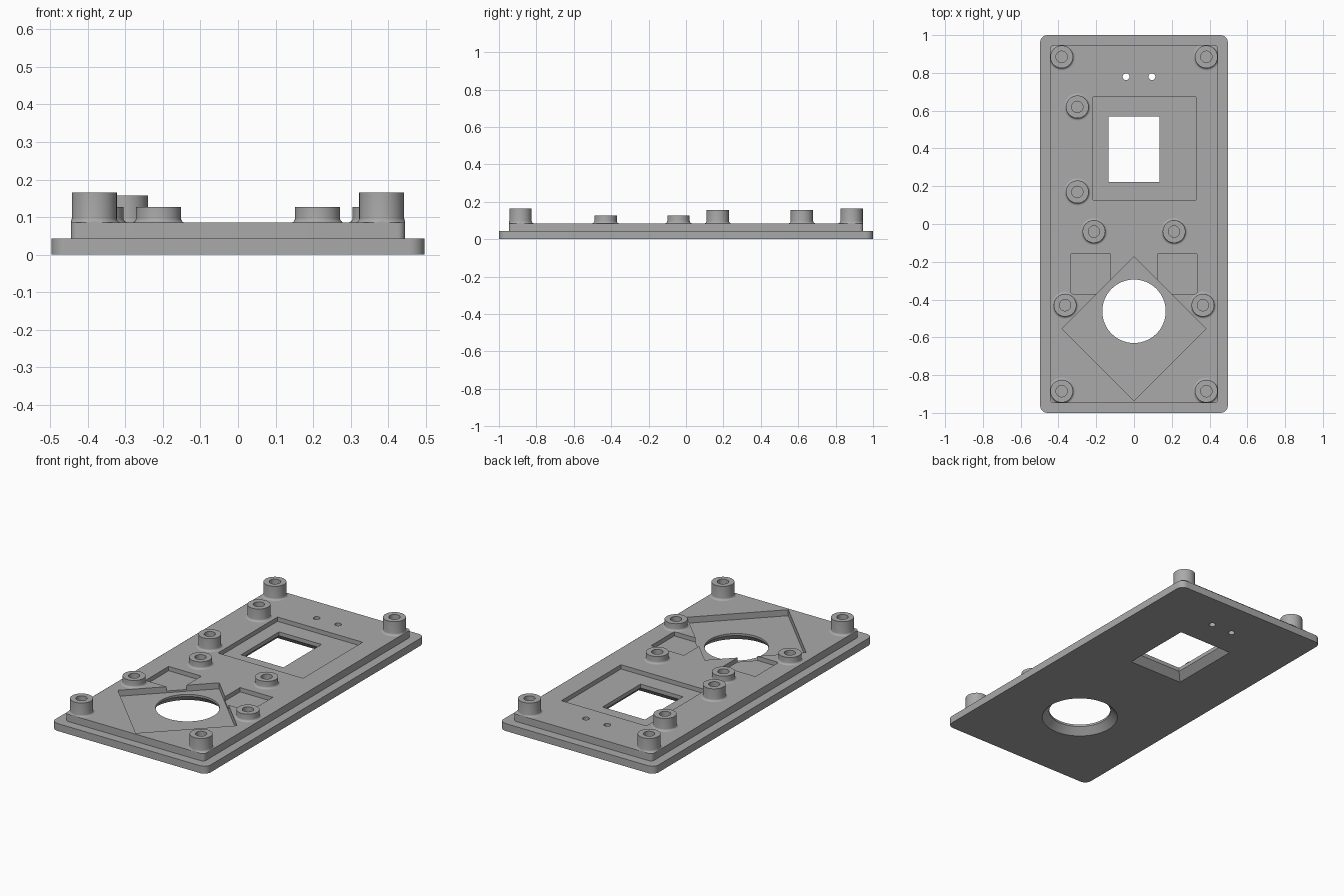
import bpy, bmesh, math
from mathutils import Matrix, Vector

cube = bpy.data.objects.get("Cube")
if cube:
    bpy.data.objects.remove(cube, do_unlink=True)

grey = bpy.data.materials.new("plain grey")
grey.use_nodes = True
grey.diffuse_color = (0.4, 0.4, 0.4, 1)
grey.node_tree.nodes["Principled BSDF"].inputs["Base Color"].default_value = (0.4, 0.4, 0.4, 1)


def make_object(name, bm):
    bmesh.ops.recalc_face_normals(bm, faces=bm.faces)
    mesh = bpy.data.meshes.new(name)
    bm.to_mesh(mesh)
    bm.free()
    mesh.materials.append(grey)
    obj = bpy.data.objects.new(name, mesh)
    bpy.context.collection.objects.link(obj)
    return obj


def block(name, centre, size, z0, z1, radius=0, turn=0):
    """Upright block, optionally turned or with rounded vertical corners."""
    bm = bmesh.new()
    bmesh.ops.create_cube(bm, size=1)
    bmesh.ops.scale(bm, vec=(size[0], size[1], z1 - z0), verts=bm.verts)
    if radius:
        uprights = [e for e in bm.edges
                    if abs(e.verts[0].co.z - e.verts[1].co.z) > (z1 - z0) / 2]
        bmesh.ops.bevel(bm, geom=uprights, offset=radius, segments=8,
                        profile=0.5, affect='EDGES')
    bmesh.ops.rotate(bm, verts=bm.verts, matrix=Matrix.Rotation(turn, 3, 'Z'))
    bmesh.ops.translate(bm, verts=bm.verts, vec=(*centre, (z0 + z1) / 2))
    return make_object(name, bm)


def loft(name, centre, rings, sides, start=0, stretch=(1, 1), closed=False):
    """Stack of (radius, z) rings; closed joins the last ring to the first."""
    bm = bmesh.new()
    loops = []
    for r, z in rings:
        loops.append([bm.verts.new((
            centre[0] + stretch[0] * r * math.cos(start + math.tau * i / sides),
            centre[1] + stretch[1] * r * math.sin(start + math.tau * i / sides), z))
            for i in range(sides)])
    pairs = list(zip(loops, loops[1:]))
    if closed:
        pairs.append((loops[-1], loops[0]))
    for a, b in pairs:
        for i in range(sides):
            j = (i + 1) % sides
            bm.faces.new((a[i], a[j], b[j], b[i]))
    if not closed:
        bm.faces.new(loops[0])
        bm.faces.new(loops[-1])
    return make_object(name, bm)


def apply_boolean(target, tool, operation):
    mod = target.modifiers.new(tool.name, 'BOOLEAN')
    mod.object = tool
    mod.operation = operation
    mod.solver = 'EXACT'
    bpy.context.view_layer.objects.active = target
    bpy.ops.object.modifier_apply(modifier=mod.name)
    bpy.data.objects.remove(tool, do_unlink=True)


# Flange and raised step
STEP = (0.89, 1.894)
TOP = 0.085
panel = block("panel", (0, 0), (0.994, 2.0), 0, 0.043, 0.04)
apply_boolean(panel, block("raised_step", (0, 0), STEP, 0.02, TOP, 0.02), 'UNION')

# Recesses in the upper face
cutters = [
    block("screen_recess", (0.055, 0.4), (0.545, 0.545), 0.06, 0.2),
    block("diamond_recess", (0, -0.554), (0.54, 0.54), 0.05, 0.2, turn=math.pi / 4),
]
for side in (-1, 1):
    cutters.append(block("side_recess", (0.229 * side, -0.264), (0.21, 0.212), 0.06, 0.2))

# Openings that flare towards the underside
FLARE = 0.038
cutters.append(loft("round_opening", (0, -0.462),
                    [(0.168 + FLARE + 0.01, -0.01), (0.168, FLARE), (0.168, 0.2)], 64))
bm = bmesh.new()
rings = [[bm.verts.new((sx * (0.136 + grow), 0.396 + sy * (0.174 + grow), z))
          for sx, sy in ((-1, -1), (1, -1), (1, 1), (-1, 1))]
         for grow, z in ((FLARE + 0.01, -0.01), (0, FLARE), (0, 0.2))]
for a, b in zip(rings, rings[1:]):
    for i in range(4):
        bm.faces.new((a[i], a[i - 1], b[i - 1], b[i]))
bm.faces.new(rings[0])
bm.faces.new(rings[-1])
cutters.append(make_object("screen_opening", bm))

# Two small through holes
for x in (-0.042, 0.095):
    cutters.append(loft("small_hole", (x, 0.78), [(0.018, -0.1), (0.018, 0.2)], 24))
for cutter in cutters:
    apply_boolean(panel, cutter, 'DIFFERENCE')

# Hollow mounting posts with a filleted foot, trimmed to the step's edge
posts = [("corner_post", x, y, 0.165) for x in (-0.383, 0.383) for y in (-0.885, 0.885)]
posts += [("screen_post", -0.30, y, 0.157) for y in (0.17, 0.62)]
posts += [("middle_post", x, -0.04, 0.127) for x in (-0.212, 0.212)]
posts += [("lower_post", x, -0.43, 0.127) for x in (-0.365, 0.365)]
FOOT = 0.012
smooth = [panel]
for name, x, y, height in posts:
    fillet = [(0.06 + FOOT * (1 - math.sin(a)), TOP + FOOT * (1 - math.cos(a)))
              for a in (math.pi / 2 * i / 5 for i in range(6))]
    rings = [(0.03, TOP - 0.002), (fillet[0][0], TOP - 0.002)] + fillet
    rings += [(0.06, height), (0.03, height)]
    post = loft(name, (x, y), rings, 40, closed=True)
    for v in post.data.vertices:
        v.co.x = max(-STEP[0] / 2, min(STEP[0] / 2, v.co.x))
        v.co.y = max(-STEP[1] / 2, min(STEP[1] / 2, v.co.y))
    smooth.append(post)

bpy.ops.object.select_all(action='DESELECT')
for obj in smooth:
    obj.select_set(True)
bpy.context.view_layer.objects.active = panel
bpy.ops.object.shade_smooth_by_angle(angle=math.radians(30))
